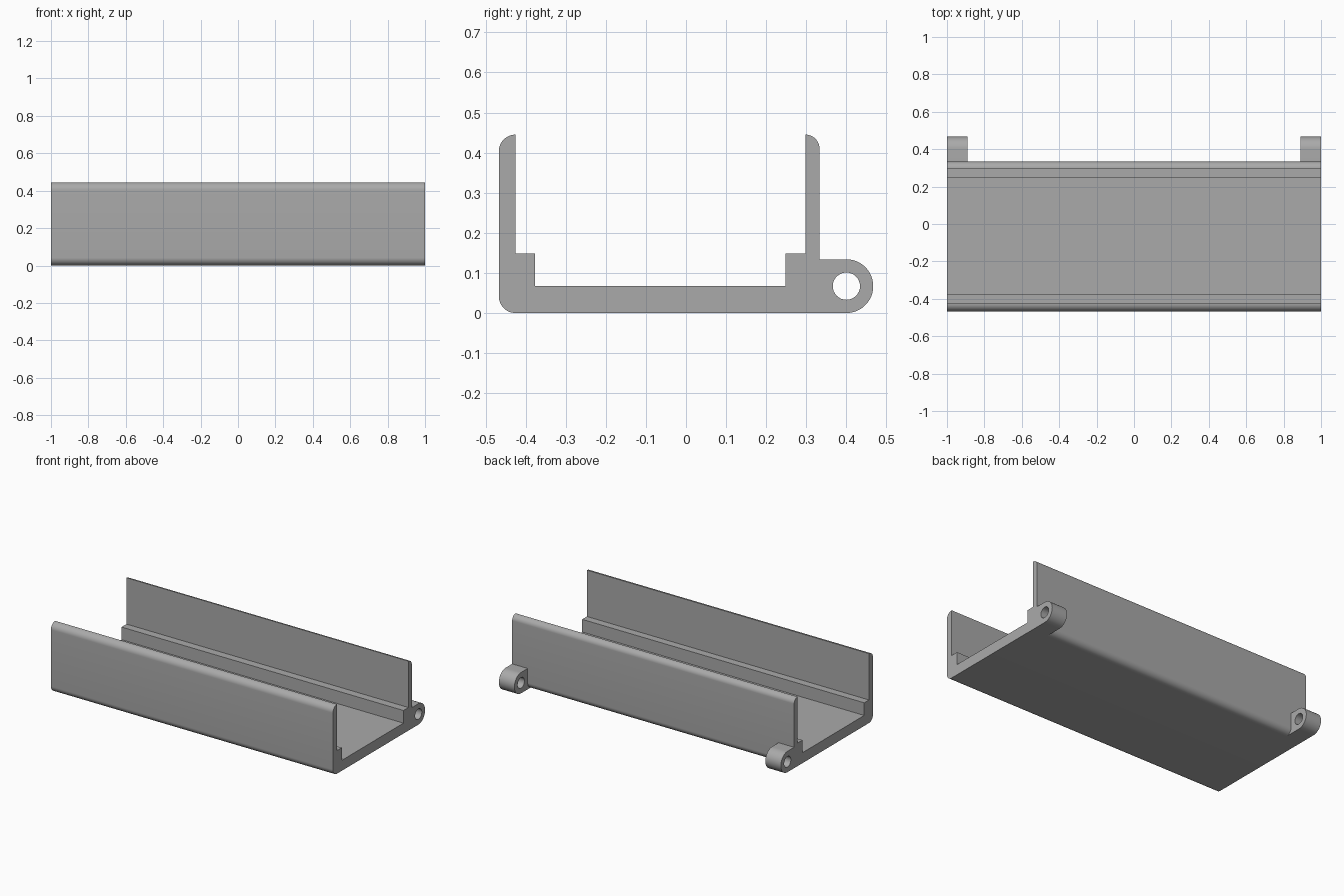
import bpy, bmesh
from math import cos, sin, radians
from mathutils import Vector

cube = bpy.data.objects.get("Cube")
if cube:
    bpy.data.objects.remove(cube, do_unlink=True)

grey = bpy.data.materials.new("plain grey")
grey.use_nodes = True
colour = (0.4, 0.4, 0.4, 1)
grey.diffuse_color = colour
grey.node_tree.nodes["Principled BSDF"].inputs["Base Color"].default_value = colour


def arc(y, z, r, start, end, n=12):
    """Points on an arc in the y-z plane, angles in degrees."""
    angles = [radians(start + (end - start) * i / n) for i in range(n + 1)]
    return [(y + r * cos(a), z + r * sin(a)) for a in angles]


def extrude_profile(name, loops, x0, x1):
    """Fill closed y-z loops (outline, then holes) and extrude along x."""
    bm = bmesh.new()
    edges = []
    for loop in loops:
        verts = [bm.verts.new((x0, y, z)) for y, z in loop]
        edges += [bm.edges.new((v, verts[i - 1])) for i, v in enumerate(verts)]
    bmesh.ops.triangle_fill(bm, edges=edges, use_beauty=True, normal=Vector((1, 0, 0)))
    result = bmesh.ops.extrude_face_region(bm, geom=bm.faces[:], use_keep_orig=True)
    moved = [g for g in result["geom"] if isinstance(g, bmesh.types.BMVert)]
    bmesh.ops.translate(bm, verts=moved, vec=(x1 - x0, 0, 0))
    bmesh.ops.recalc_face_normals(bm, faces=bm.faces[:])
    mesh = bpy.data.meshes.new(name)
    bm.to_mesh(mesh)
    bm.free()
    mesh.materials.append(grey)
    obj = bpy.data.objects.new(name, mesh)
    bpy.context.collection.objects.link(obj)
    bpy.ops.object.select_all(action="DESELECT")
    obj.select_set(True)
    bpy.context.view_layer.objects.active = obj
    bpy.ops.object.shade_smooth_by_angle(angle=radians(30))
    return obj


FRONT, BACK, TOP = -0.467, 0.333, 0.445
FLOOR, LEDGE, R = 0.067, 0.148, 0.042
back_corner = arc(BACK - R, R, R, -90, 0)

# Channel: floor, two ledges and two walls with rounded outer edges
channel = arc(FRONT + R, R, R, 180, 270) + back_corner
channel += arc(0.298, TOP - 0.035, 0.035, 0, 90)
channel += [(0.298, LEDGE), (0.248, LEDGE), (0.248, FLOOR),
            (-0.377, FLOOR), (-0.377, LEDGE), (FRONT + R, LEDGE)]
channel += arc(FRONT + R, TOP - R, R, 90, 180)
extrude_profile("channel", [channel], -1, 1)

# Hinge lugs: rounded blocks with a pin hole, fitted to the back corner
lug = arc(0.4, FLOOR, FLOOR, -90, 90, 24) + [(BACK, 2 * FLOOR)] + back_corner[::-1]
pin_hole = arc(0.4, FLOOR, 0.034, 0, 360, 32)[:-1]
for side, x0, x1 in (("right", -1, -0.89), ("left", 0.89, 1)):
    extrude_profile(side + "_hinge_lug", [lug, pin_hole], x0, x1)
